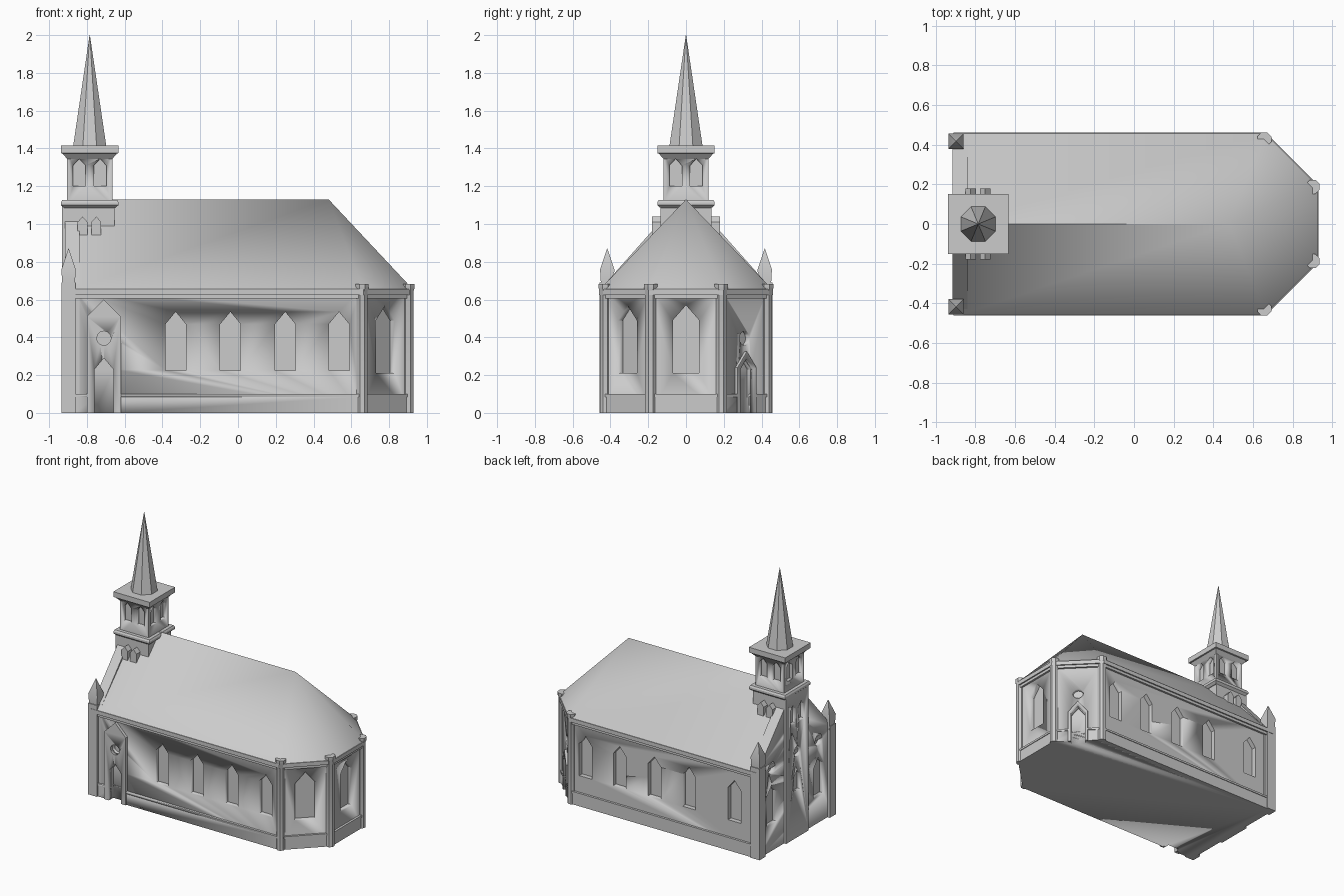
import bpy, bmesh, math
from mathutils import Vector

if "Cube" in bpy.data.objects:
    bpy.data.objects.remove(bpy.data.objects["Cube"])

stone = bpy.data.materials.new("pale grey stone")
stone.diffuse_color = (0.6, 0.6, 0.6, 1)
stone.use_nodes = True
stone.node_tree.nodes["Principled BSDF"].inputs["Base Color"].default_value = stone.diffuse_color
FRONT, BACK, EAST, WEST = -math.pi / 2, math.pi / 2, 0, math.pi


def loft(bm, rings):
    """Closed solid through rings with equal point counts."""
    vs = [[bm.verts.new(p) for p in r] for r in rings]
    n = len(vs[0])
    fs = [bm.faces.new(vs[0][::-1]), bm.faces.new(vs[-1])]
    for a, b in zip(vs, vs[1:]):
        for i in range(n):
            j = (i + 1) % n
            fs.append(bm.faces.new((a[i], a[j], b[j], b[i])))
    bmesh.ops.recalc_face_normals(bm, faces=fs)


def slab(bm, profile, at, angle, d0, d1):
    """Upright (u, z) profile extruded along the outward direction."""
    n = Vector((math.cos(angle), math.sin(angle), 0))
    t = Vector((-n.y, n.x, 0))
    o = Vector((at[0], at[1], 0))
    loft(bm, [[o + t * u + n * d + Vector((0, 0, z)) for u, z in profile] for d in (d0, d1)])


def plan(bm, pts, z0, z1):
    loft(bm, [[(x, y, z) for x, y in pts] for z in (z0, z1)])


def box(bm, x0, x1, y0, y1, z0, z1):
    plan(bm, [(x0, y0), (x1, y0), (x1, y1), (x0, y1)], z0, z1)


def tiers(bm, cx, cy, steps, sides=4):
    """Stack of regular rings; each step is (half width, z)."""
    k = 1 / math.cos(math.pi / sides)
    ang = [(i + 0.5) * 2 * math.pi / sides for i in range(sides)]
    loft(bm, [[(cx + k * r * math.cos(a), cy + k * r * math.sin(a), z) for a in ang]
              for r, z in steps])


def finish(name, bm, angle=30):
    me = bpy.data.meshes.new(name)
    bm.to_mesh(me)
    bm.free()
    me.materials.append(stone)
    ob = bpy.data.objects.new(name, me)
    bpy.context.collection.objects.link(ob)
    bpy.ops.object.select_all(action='DESELECT')
    bpy.context.view_layer.objects.active = ob
    ob.select_set(True)
    bpy.ops.object.shade_smooth_by_angle(angle=math.radians(angle))
    return ob


def pointed(w, z0, zs, z1):
    return [(-w / 2, z0), (w / 2, z0), (w / 2, zs), (0, z1), (-w / 2, zs)]


def disc(r, z):
    return [(r * math.cos(i * math.pi / 6), z + r * math.sin(i * math.pi / 6)) for i in range(12)]


def outline(x0, s):
    """Church footprint, s = half width of the nave."""
    g = s - 0.435
    return [(x0, -s), (0.655 + g * 0.4, -s), (0.905 + g, -0.185 - g * 0.4),
            (0.905 + g, 0.185 + g * 0.4), (0.655 + g * 0.4, s), (x0, s)]


# Recesses for windows and doors
bm = bmesh.new()
WINDOW = pointed(0.108, 0.225, 0.47, 0.535)
DOOR = pointed(0.1, -0.05, 0.23, 0.29)
for x in (-0.33, -0.04, 0.25, 0.535):
    slab(bm, WINDOW, (x, -0.435), FRONT, -0.035, 0.05)
for x in (-0.71, -0.33, -0.04, 0.25, 0.535):
    slab(bm, WINDOW, (x, 0.435), BACK, -0.035, 0.05)
APSE = pointed(0.14, 0.21, 0.49, 0.57)
diag = math.pi / 4
slab(bm, APSE, (0.905, 0), EAST, -0.035, 0.05)
slab(bm, APSE, (0.78, -0.31), -diag, -0.035, 0.05)
for at, a in (((-0.71, -0.435), FRONT), ((0.78, 0.31), diag)):
    slab(bm, DOOR, at, a, -0.03, 0.06)
    slab(bm, disc(0.038, 0.395), at, a, -0.03, 0.06)
for y in (-0.28, 0.28):
    slab(bm, pointed(0.12, 0.2, 0.43, 0.5), (-0.915, y), WEST, -0.035, 0.05)
    slab(bm, disc(0.045, 0.625), (-0.915, y), WEST, -0.035, 0.05)
for y in (-0.05, 0.05):
    slab(bm, pointed(0.065, 0.87, 0.98, 1.02), (-0.932, y), WEST, -0.03, 0.05)
slab(bm, disc(0.04, 0.65), (-0.932, 0), WEST, -0.03, 0.05)
slab(bm, pointed(0.08, 0.35, 0.47, 0.51), (-0.932, 0), WEST, -0.03, 0.05)
TX = -0.785
for a in (FRONT, BACK, EAST, WEST):
    n, t = (math.cos(a), math.sin(a)), (-math.sin(a), math.cos(a))
    for u in (-0.055, 0.055):
        slab(bm, pointed(0.066, 1.2, 1.31, 1.345),
             (TX + n[0] * 0.12 + t[0] * u, n[1] * 0.12 + t[1] * u), a, -0.025, 0.04)
cutter = finish("opening_cutter", bm)
cutter.hide_render = True


def cut(ob):
    m = ob.modifiers.new("openings", 'BOOLEAN')
    m.operation, m.solver, m.object = 'DIFFERENCE', 'EXACT', cutter
    bpy.context.view_layer.objects.active = ob
    bpy.ops.object.modifier_apply(modifier=m.name)


# Nave and apse walls
bm = bmesh.new()
plan(bm, outline(-0.87, 0.435), 0, 0.66)
cut(finish("walls", bm))

# Plinth with a thin moulding on top
bm = bmesh.new()
plan(bm, outline(-0.86, 0.447), 0, 0.085)
cut(finish("plinth", bm))
bm = bmesh.new()
plan(bm, outline(-0.86, 0.452), 0.085, 0.1)
cut(finish("plinth_moulding", bm))

# Eaves cornice
bm = bmesh.new()
plan(bm, outline(-0.86, 0.45), 0.605, 0.625)
plan(bm, outline(-0.91, 0.46), 0.625, 0.655)
finish("cornice", bm)

# Hipped roof
bm = bmesh.new()
base = [bm.verts.new((x, y, 0.65)) for x, y in outline(-0.88, 0.46)]
r0, r1 = bm.verts.new((-0.88, 0, 1.13)), bm.verts.new((0.48, 0, 1.13))
b = base
for f in ((b[0], b[1], r1, r0), (b[1], b[2], r1), (b[2], b[3], r1), (b[3], b[4], r1),
          (b[4], b[5], r0, r1), (b[5], b[0], r0), b[::-1]):
    bm.faces.new(f)
bmesh.ops.recalc_face_normals(bm, faces=bm.faces)
finish("roof", bm, 40)

# West gable wall with sloping parapet
bm = bmesh.new()
slab(bm, [(-0.44, 0), (0.44, 0), (0.44, 0.67), (0.12, 1.03), (-0.12, 1.03), (-0.44, 0.67)],
     (-0.915, 0), WEST, -0.075, 0)
cut(finish("gable_wall", bm))

# Corner posts and pinnacles on the west end
for s, side in ((-1, "front"), (1, "back")):
    bm = bmesh.new()
    box(bm, -0.935, -0.86, s * 0.385, s * 0.457, 0, 0.69)
    finish(side + "_corner_post", bm)
    bm = bmesh.new()
    tiers(bm, -0.897, s * 0.417, [(0.032, 0.66), (0.038, 0.76), (0.001, 0.87)])
    finish(side + "_pinnacle", bm)

# Apse corner columns with caps
for i, (x, y) in enumerate([(0.657, -0.427), (0.9, -0.187), (0.9, 0.187), (0.657, 0.427)]):
    bm = bmesh.new()
    tiers(bm, x, y, [(0.029, 0), (0.029, 0.645), (0.035, 0.66), (0.035, 0.682)], 8)
    finish("apse_column_%d" % (i + 1), bm)

# Gabled doorway panels on the front side and the apse
bm = bmesh.new()
slab(bm, pointed(0.18, 0, 0.51, 0.6), (-0.71, -0.435), FRONT, -0.005, 0.022)
cut(finish("side_porch", bm))
bm = bmesh.new()
slab(bm, pointed(0.14, 0, 0.24, 0.325), (0.78, 0.31), diag, -0.005, 0.018)
cut(finish("apse_door_frame", bm))

# Tower lower stage, running down the west face as a bay
bm = bmesh.new()
box(bm, -0.932, -0.655, -0.135, 0.135, 0, 1.1)
cut(finish("tower_base", bm))

# Small gabled buttresses where the tower meets the roof
bm = bmesh.new()
for s in (-1, 1):
    for x in (-0.823, -0.75):
        slab(bm, pointed(0.052, 0.935, 1.01, 1.04), (x, 0), s * BACK, 0.1, 0.18)
finish("tower_buttresses", bm)

# Tower stages and cornices
bm = bmesh.new()
tiers(bm, TX, 0, [(0.135, 1.085), (0.152, 1.1), (0.152, 1.115), (0.145, 1.127)])
finish("tower_lower_cornice", bm)
bm = bmesh.new()
box(bm, TX - 0.12, TX + 0.12, -0.12, 0.12, 1.1, 1.375)
cut(finish("belfry", bm))
bm = bmesh.new()
tiers(bm, TX, 0, [(0.12, 1.345), (0.143, 1.372), (0.152, 1.375), (0.152, 1.415)])
finish("belfry_cap", bm)

# Octagonal spire
bm = bmesh.new()
tiers(bm, TX, 0, [(0.088, 1.41), (0.001, 2.0)], 8)
finish("spire", bm)

bpy.data.objects.remove(cutter)
